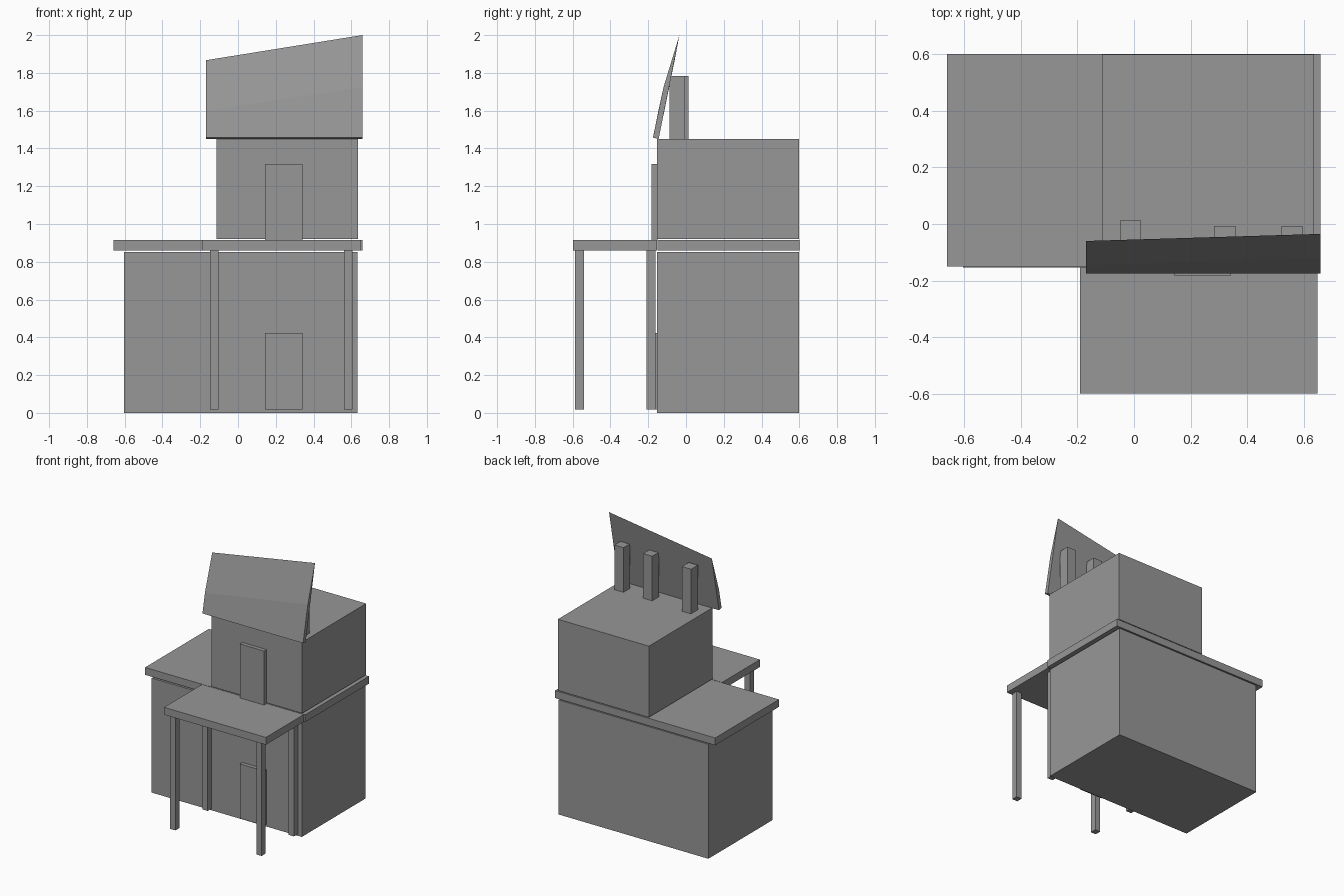
import bpy, bmesh

if "Cube" in bpy.data.objects:
    bpy.data.objects.remove(bpy.data.objects["Cube"])

# Dark grey used on every part
grey = bpy.data.materials.new("dark_grey")
grey.diffuse_color = (0.31, 0.31, 0.31, 1)
grey.use_nodes = True
grey.node_tree.nodes["Principled BSDF"].inputs["Base Color"].default_value = grey.diffuse_color


def add_object(name, bm):
    bmesh.ops.recalc_face_normals(bm, faces=bm.faces)
    me = bpy.data.meshes.new(name)
    bm.to_mesh(me)
    bm.free()
    me.materials.append(grey)
    bpy.context.collection.objects.link(bpy.data.objects.new(name, me))


def box(name, x0, x1, y0, y1, z0, z1):
    bm = bmesh.new()
    bmesh.ops.create_cube(bm, size=1)
    for v in bm.verts:
        v.co = (x1 if v.co.x > 0 else x0,
                y1 if v.co.y > 0 else y0,
                z1 if v.co.z > 0 else z0)
    add_object(name, bm)


# Main building volumes
box("ground_floor", -0.603, 0.632, -0.153, 0.598, 0, 0.852)
box("floor_slab", -0.66, 0.658, -0.15, 0.60, 0.86, 0.915)
box("upper_floor", -0.113, 0.636, -0.153, 0.598, 0.921, 1.451)

# Porch roof and its four posts
box("porch_roof", -0.19, 0.648, -0.598, -0.153, 0.86, 0.915)
for x in (-0.148, 0.562):
    for side, y in (("front", -0.588), ("back", -0.208)):
        box(f"porch_post_{side}", x, x + 0.044, y, y + 0.047, 0.018, 0.86)

# Doors
box("lower_door", 0.142, 0.342, -0.182, -0.152, 0.018, 0.424)
box("upper_door", 0.142, 0.342, -0.182, -0.152, 0.915, 1.317)

# Short pillars holding the panel
for x, y in ((-0.05, -0.067), (0.283, -0.087), (0.52, -0.087)):
    box("panel_support", x, x + 0.075, y, y + 0.08, 1.45, 1.783)


# Leaning panel: flat back, front bends and tapers to a sharp slanted top
def panel_end(x, bend_z, bend_y, top_z, top_y):
    return [(x, -0.175, 1.457), (x, bend_y, bend_z), (x, top_y, top_z), (x, -0.145, 1.45)]


bm = bmesh.new()
left = [bm.verts.new(p) for p in panel_end(-0.17, 1.60, -0.146, 1.867, -0.06)]
right = [bm.verts.new(p) for p in panel_end(0.658, 1.724, -0.119, 2.0, -0.035)]
bm.faces.new(left)
bm.faces.new(right[::-1])
for i in range(4):
    j = (i + 1) % 4
    bm.faces.new((left[i], right[i], right[j], left[j]))
add_object("leaning_panel", bm)
